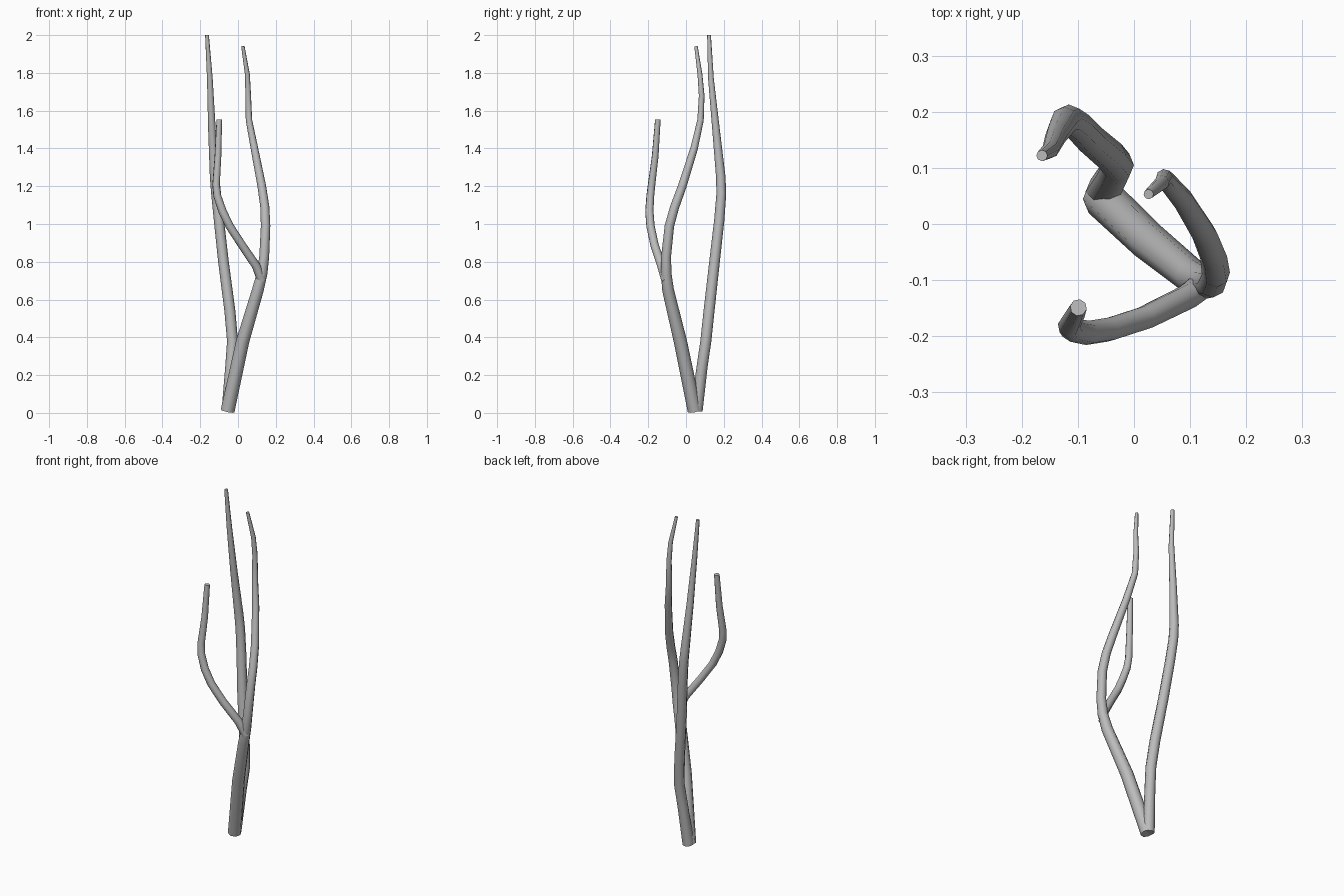
import bpy, bmesh, math
from mathutils import Vector

bark = bpy.data.materials.new("grey bark")
bark.diffuse_color = (0.5, 0.5, 0.5, 1)
SIDES = 8


def branch(name, points):
    """Tapered tube through (x, y, z, radius) points, capped at both ends."""
    bm = bmesh.new()
    pts = [Vector(p[:3]) for p in points]
    u, rings = Vector((1, 0, 0)), []
    for i, p in enumerate(pts):
        d = (pts[min(i + 1, len(pts) - 1)] - pts[max(i - 1, 0)]).normalized()
        u = (u - d * u.dot(d)).normalized()
        v = d.cross(u)
        ring = []
        for k in range(SIDES):
            a = 2 * math.pi * k / SIDES
            ring.append(bm.verts.new(p + (u * math.cos(a) + v * math.sin(a)) * points[i][3]))
        rings.append(ring)
    for r0, r1 in zip(rings, rings[1:]):
        for k in range(SIDES):
            n = (k + 1) % SIDES
            bm.faces.new((r0[k], r0[n], r1[n], r1[k]))
    bm.faces.new(rings[0][::-1])
    bm.faces.new(rings[-1])
    me = bpy.data.meshes.new(name)
    bm.to_mesh(me)
    bm.free()
    me.materials.append(bark)
    ob = bpy.data.objects.new(name, me)
    bpy.context.collection.objects.link(ob)
    bpy.context.view_layer.objects.active = ob
    bpy.ops.object.select_all(action='DESELECT')
    ob.select_set(True)
    bpy.ops.object.shade_smooth_by_angle(angle=math.radians(50))
    return ob


# Main stem leaning right and forward, then curling back at the top
branch("main_stem", [
    (-0.055, 0.046, 0.011, 0.037), (0.025, -0.03, 0.38, 0.035),
    (0.105, -0.095, 0.65, 0.031), (0.128, -0.105, 0.74, 0.028),
    (0.139, -0.105, 0.83, 0.026), (0.146, -0.088, 0.99, 0.025),
    (0.142, -0.060, 1.09, 0.024), (0.126, -0.020, 1.20, 0.023),
    (0.087, 0.043, 1.40, 0.020), (0.058, 0.077, 1.55, 0.017),
    (0.054, 0.083, 1.68, 0.015), (0.050, 0.074, 1.79, 0.013),
    (0.026, 0.053, 1.94, 0.009)])

# Tall rear stem splitting off at the base
branch("rear_stem", [
    (-0.055, 0.056, 0.011, 0.032), (-0.038, 0.086, 0.25, 0.029),
    (-0.029, 0.105, 0.38, 0.029), (-0.043, 0.122, 0.54, 0.029),
    (-0.077, 0.151, 0.80, 0.028), (-0.101, 0.176, 1.02, 0.027),
    (-0.116, 0.187, 1.16, 0.026), (-0.124, 0.184, 1.25, 0.025),
    (-0.138, 0.159, 1.50, 0.020), (-0.149, 0.132, 1.77, 0.015),
    (-0.164, 0.122, 2.0, 0.010)])

# Side branch forking from the main stem to the front left
branch("side_branch", [
    (0.126, -0.106, 0.70, 0.024), (0.095, -0.130, 0.78, 0.023),
    (0.020, -0.167, 0.89, 0.022), (-0.045, -0.188, 0.99, 0.022),
    (-0.083, -0.194, 1.07, 0.022), (-0.110, -0.189, 1.15, 0.021),
    (-0.116, -0.182, 1.21, 0.020), (-0.106, -0.163, 1.36, 0.018),
    (-0.099, -0.149, 1.553, 0.015)])
